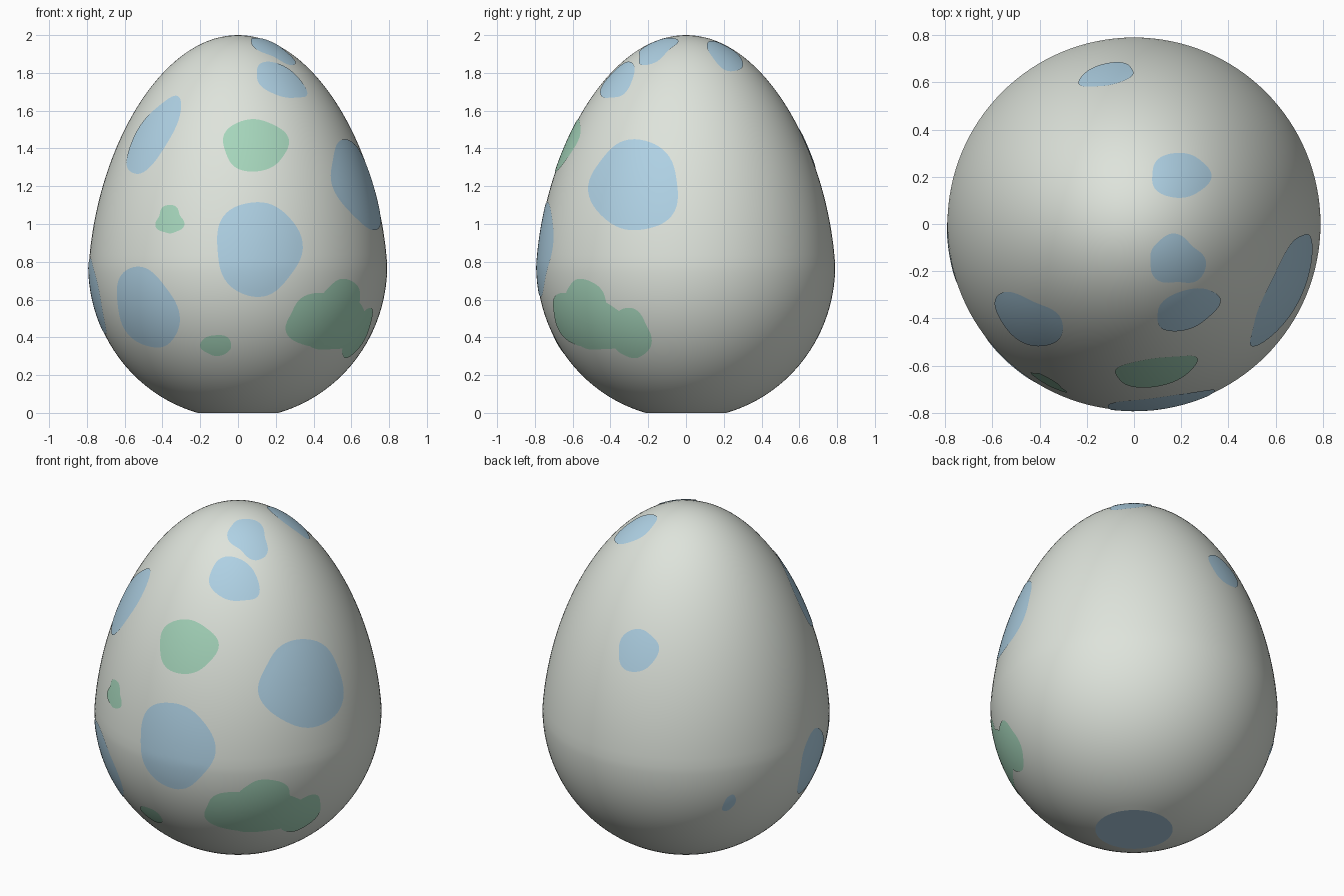
import bpy, bmesh, math
from mathutils import Vector

cube = bpy.data.objects.get("Cube")
if cube:
    bpy.data.objects.remove(cube)

# Egg shape: two half ellipses, the upper one tapering towards the tip
WIDE, BELLY, UP, DOWN = 0.79, 0.78, 1.22, 0.81


def radius(z):
    t = (z - BELLY) / (UP if z > BELLY else DOWN)
    return WIDE * math.sqrt(max(0, 1 - t * t)) * (1 - 0.1 * max(0, t))


def height(rho):
    low, high = BELLY, BELLY + UP
    for _ in range(40):
        mid = (low + high) / 2
        if radius(mid) > rho:
            low = mid
        else:
            high = mid
    return low


def material(name, colour):
    mat = bpy.data.materials.new(name)
    mat.use_nodes = True
    mat.diffuse_color = (*colour, 1)
    bsdf = mat.node_tree.nodes["Principled BSDF"]
    bsdf.inputs["Base Color"].default_value = (*colour, 1)
    bsdf.inputs["Roughness"].default_value = 0.8
    return mat


SHELL = material("shell_white", (0.73, 0.77, 0.71))
BLUE = material("pale_blue", (0.43, 0.64, 0.78))
GREEN = material("mint_green", (0.38, 0.67, 0.50))


def make_object(name, bm, mats):
    mesh = bpy.data.meshes.new(name)
    bm.to_mesh(mesh)
    bm.free()
    for mat in mats:
        mesh.materials.append(mat)
    obj = bpy.data.objects.new(name, mesh)
    bpy.context.collection.objects.link(obj)
    return obj


# Shell: spun profile with a flat blue base
def build_shell(rows=64, steps=128):
    bm = bmesh.new()
    start = math.asin(-BELLY / DOWN)
    verts = [bm.verts.new((0, 0, 0))]
    for i in range(rows + 1):
        s = math.sin(start + (math.pi / 2 - start) * i / rows)
        z = BELLY + s * (UP if s > 0 else DOWN)
        verts.append(bm.verts.new((radius(z) if i < rows else 0, 0, z)))
    edges = [bm.edges.new(pair) for pair in zip(verts, verts[1:])]
    bmesh.ops.spin(bm, geom=verts + edges, cent=(0, 0, 0), axis=(0, 0, 1),
                   angle=math.tau, steps=steps, use_merge=True)
    bmesh.ops.remove_doubles(bm, verts=bm.verts, dist=0.0001)
    bmesh.ops.recalc_face_normals(bm, faces=bm.faces)
    for face in bm.faces:
        face.material_index = int(face.calc_center_median().z < 0.001)
    shell = make_object("egg_shell", bm, [SHELL, BLUE])
    bpy.ops.object.select_all(action="DESELECT")
    shell.select_set(True)
    bpy.context.view_layer.objects.active = shell
    bpy.ops.object.shade_smooth_by_angle(angle=math.radians(10))


# Point on the shell, from flat coordinates on one side of it
def on_shell(side, h, v):
    if side == "top":
        point = Vector((h, v, height(math.hypot(h, v))))
    else:
        depth = math.sqrt(max(0, radius(v) ** 2 - h * h))
        point = Vector({"front": (h, -depth, v), "back": (h, depth, v),
                        "left": (depth, h, v), "right": (-depth, h, v)}[side])
    middle = Vector((0, 0, BELLY))
    return middle + (point - middle) * 1.004


# Spot: a slightly wobbly disc laid over the shell
def spot(name, mat, side, h, v, a, b, tilt=0, wobble=0.04, lobes=3, rings=8, segs=56):
    bm = bmesh.new()
    ct, st = math.cos(math.radians(tilt)), math.sin(math.radians(tilt))
    centre = bm.verts.new(on_shell(side, h, v))
    loops = []
    for ring in range(1, rings + 1):
        loop = []
        for i in range(segs):
            t = math.tau * i / segs
            k = ring / rings * (1 + wobble * math.sin(lobes * t + h * 9)
                                + wobble / 2 * math.sin((lobes + 2) * t + v * 9))
            p, q = a * k * math.cos(t), b * k * math.sin(t)
            loop.append(bm.verts.new(on_shell(side, h + p * ct - q * st, v + p * st + q * ct)))
        loops.append(loop)
    for i in range(segs):
        j = (i + 1) % segs
        bm.faces.new((centre, loops[0][i], loops[0][j]))
        for inner, outer in zip(loops, loops[1:]):
            bm.faces.new((inner[i], outer[i], outer[j], inner[j]))
    bm.normal_update()
    for face in bm.faces:
        face.smooth = True
        if face.normal.dot(face.calc_center_median() - Vector((0, 0, BELLY))) < 0:
            face.normal_flip()
    make_object(name, bm, [mat])


build_shell()

# Blue spots
spot("crown_spot_low", BLUE, "top", 0.225, -0.36, 0.14, 0.08, 22)
spot("crown_spot_mid", BLUE, "top", 0.18, -0.155, 0.12, 0.1, -20, 0.09)
spot("crown_spot_back", BLUE, "top", 0.195, 0.205, 0.125, 0.095)
spot("back_spot", BLUE, "back", -0.115, 1.4, 0.115, 0.11)
spot("upper_right_spot", BLUE, "front", -0.445, 1.465, 0.235, 0.085, 58)
spot("front_spot", BLUE, "front", 0.105, 0.87, 0.225, 0.25)
spot("left_spot", BLUE, "left", -0.27, 1.2, 0.235, 0.24)
spot("lower_right_spot", BLUE, "front", -0.48, 0.555, 0.225, 0.15, 115)
spot("side_right_spot", BLUE, "right", -0.12, 0.62, 0.14, 0.2)
spot("tiny_back_spot", BLUE, "right", 0.45, 0.54, 0.028, 0.055)

# Green spots
spot("upper_green_spot", GREEN, "front", 0.09, 1.415, 0.172, 0.138)
spot("small_green_spot", GREEN, "front", -0.36, 1.02, 0.07, 0.075, 0, 0.12)
spot("low_green_spot", GREEN, "front", -0.115, 0.36, 0.082, 0.055)

# Large green patch made of joined lobes
spot("green_patch_front", GREEN, "front", 0.42, 0.49, 0.165, 0.14, 15, 0.06)
spot("green_patch_top", GREEN, "front", 0.55, 0.59, 0.1, 0.12, 0, 0.06)
spot("green_patch_middle", GREEN, "left", -0.46, 0.46, 0.16, 0.13, -15, 0.06)
spot("green_patch_side", GREEN, "left", -0.29, 0.42, 0.1, 0.135, 15, 0.06)
